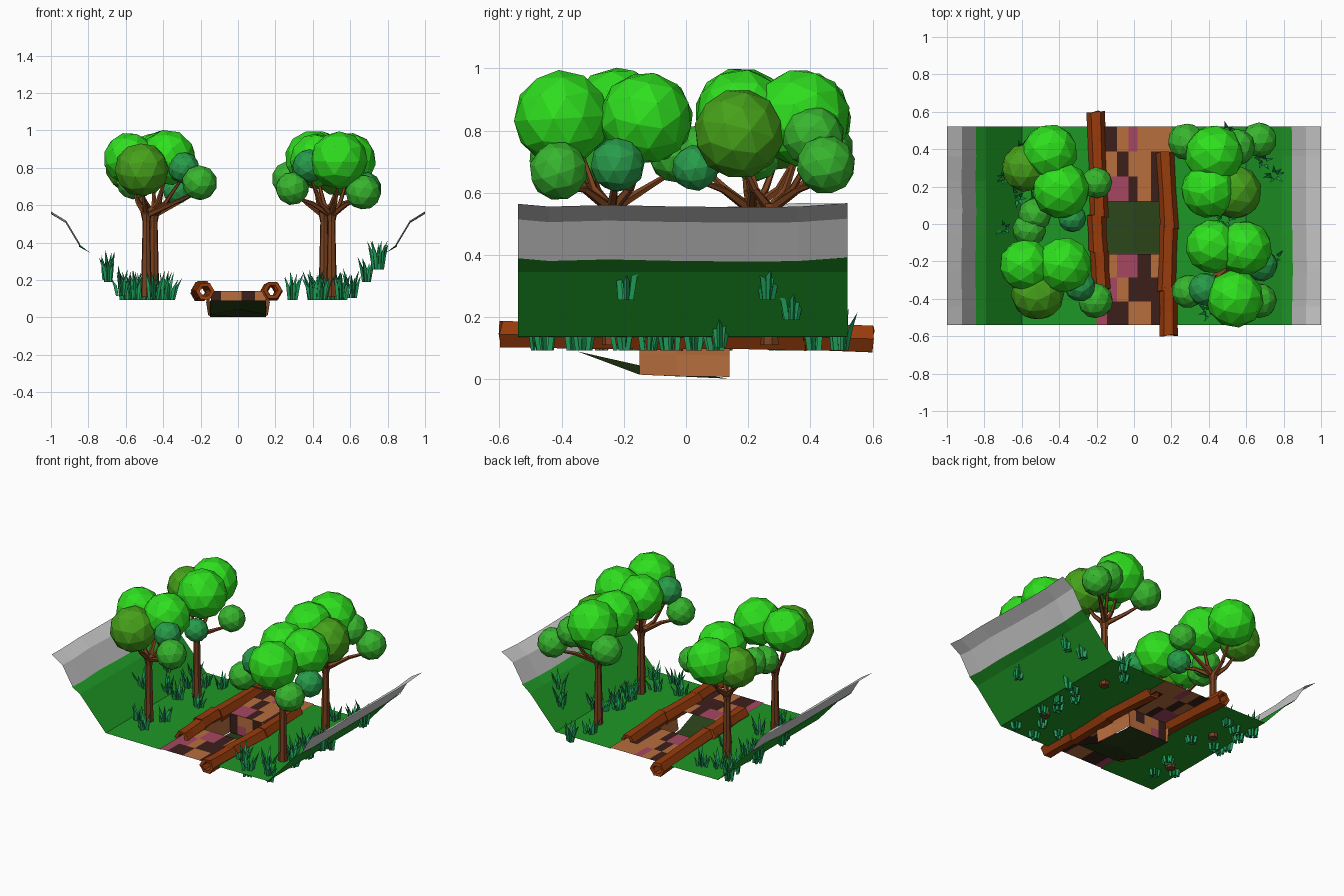
import bpy, bmesh, math, random
from mathutils import Vector, Matrix

if "Cube" in bpy.data.objects:
    bpy.data.objects.remove(bpy.data.objects["Cube"])

random.seed(4)


def mat(name, r, g, b):
    m = bpy.data.materials.new(name)
    m.diffuse_color = (*[(c / 255) ** 2.2 for c in (r, g, b)], 1)
    m.use_nodes = True
    m.node_tree.nodes["Principled BSDF"].inputs["Base Color"].default_value = m.diffuse_color
    return m


GRASS = mat("meadow", 36, 150, 42)
BLADE = mat("blade", 36, 155, 90)
LOG = mat("log_bark", 150, 62, 20)
BARK = mat("tree_bark", 122, 68, 36)
TILES = [mat("clay", 182, 110, 64), mat("dark_tile", 62, 36, 32), mat("pink_tile", 165, 72, 98)]
PIT = mat("pit_floor", 46, 68, 30)
LEAF = [mat("leaf_bright", 50, 222, 36), mat("leaf_olive", 72, 160, 32),
        mat("leaf_mid", 58, 180, 50), mat("leaf_teal", 44, 155, 76)]


def finish(name, bm, mats=(), normals=True):
    if normals:
        bmesh.ops.recalc_face_normals(bm, faces=bm.faces[:])
    me = bpy.data.meshes.new(name)
    bm.to_mesh(me)
    bm.free()
    for m in mats:
        me.materials.append(m)
    ob = bpy.data.objects.new(name, me)
    bpy.context.collection.objects.link(ob)
    return ob


def sheet(name, rows, mats=(), pick=None):
    """Grid of quads through rows of points."""
    bm = bmesh.new()
    vs = [[bm.verts.new(p) for p in r] for r in rows]
    for i in range(len(rows) - 1):
        for j in range(len(rows[0]) - 1):
            f = bm.faces.new((vs[i][j], vs[i][j + 1], vs[i + 1][j + 1], vs[i + 1][j]))
            if pick:
                f.material_index = pick()
    bm.normal_update()
    if sum(f.normal.z for f in bm.faces) < 0:
        bmesh.ops.reverse_faces(bm, faces=bm.faces[:])
    return finish(name, bm, mats, False)


def tile_pick():
    return random.choices((0, 1, 2), (5, 4, 2))[0]


def limb(bm, p, q, r1, r2, n=6):
    """Tapered round bar from p to q."""
    p, q = Vector(p), Vector(q)
    d = q - p
    m = Matrix.Translation((p + q) / 2) @ d.to_track_quat('Z', 'Y').to_matrix().to_4x4()
    bmesh.ops.create_cone(bm, cap_ends=True, segments=n, radius1=r1, radius2=r2,
                          depth=d.length, matrix=m)


# Meadow and rock rim on each side
YS = [-0.54, -0.44, -0.25, -0.06, 0.08, 0.23, 0.36, 0.52]
MEADOW = [(0.19, 0.135), (0.6, 0.137), (0.79, 0.345), (0.85, 0.385)]
RIM = [(0.85, 0.385), (0.925, 0.51), (1.0, 0.56)]
for side, s in (("left", -1), ("right", 1)):
    wob = [random.uniform(-0.008, 0.008) for _ in YS]
    sheet(side + "_meadow", [[(s * x, y, z + (w if x == 0.85 else 0)) for y, w in zip(YS, wob)]
                             for x, z in MEADOW], [GRASS])
    sheet(side + "_rock_rim", [[(s * (x - (abs(w) if x < 1 else 0)), y, z + w)
                                for y, w in zip(YS, wob)] for x, z in RIM])

# Tiled path in two lengths with a gap between
XS = [-0.2, -0.145, -0.09, -0.03, 0.02, 0.09, 0.15, 0.2]
for name, y0, y1, n in (("front_path", -0.54, -0.16, 3), ("back_path", 0.12, 0.52, 3)):
    sheet(name, [[(x, y0 + (y1 - y0) * i / n, 0.14) for x in XS] for i in range(n + 1)],
          TILES, tile_pick)

# Pit under the gap: back wall, side walls, sloping floor
sheet("pit_back_wall", [[(x, 0.125, z) for x in XS[1:-1]] for z in (0.14, 0.07, 0.01)], TILES, tile_pick)
for side, s in (("left", -1), ("right", 1)):
    sheet(side + "_pit_wall", [[(s * 0.16, y, 0.14) for y in (-0.15, -0.03, 0.14)],
                               [(s * 0.17, -0.15, 0.08), (s * 0.15, -0.03, 0.08), (s * 0.155, 0.14, 0.075)],
                               [(s * 0.16, -0.15, 0.015), (s * 0.155, -0.03, 0.01), (s * 0.15, 0.14, 0.008)]],
          [TILES[0]])
sheet("pit_floor", [[(-0.15, y, z), (0.0, y, z + k), (0.15, y, z)] for y, z, k in
                    ((-0.35, 0.09, 0), (-0.15, 0.015, 0.03), (0.14, 0.002, 0))], [PIT])


# Hollow six-sided logs edging the path
def log(name, a, b, r):
    a, b = Vector(a), Vector(b)
    bm = bmesh.new()
    rings = []
    for t, rad in ((0, r), (0.5, r * 0.93), (1, r), (1, r * 0.58), (0, r * 0.58)):
        c = a.lerp(b, t)
        j = r * 0.15
        rings.append([bm.verts.new((c.x + rad * math.cos(k * math.pi / 3),
                                    c.y + random.uniform(-j, j),
                                    c.z + rad * math.sin(k * math.pi / 3))) for k in range(6)])
    for i in range(5):
        u, v = rings[i], rings[(i + 1) % 5]
        for k in range(6):
            bm.faces.new((u[k], u[(k + 1) % 6], v[(k + 1) % 6], v[k]))
    finish(name, bm, [LOG])


log("left_log_back", (-0.205, 0.6, 0.13), (-0.185, 0.04, 0.145), 0.05)
log("left_log_middle", (-0.2, 0.05, 0.145), (-0.19, -0.15, 0.15), 0.052)
log("left_log_front", (-0.185, -0.14, 0.145), (-0.175, -0.35, 0.14), 0.05)
log("right_log_back", (0.165, 0.38, 0.135), (0.19, -0.02, 0.14), 0.05)
log("right_log_middle", (0.185, -0.01, 0.135), (0.175, -0.36, 0.14), 0.05)
log("right_log_front", (0.185, -0.34, 0.14), (0.185, -0.595, 0.145), 0.05)

# Trees: trunk foot, then crown balls as (x, y, z, radius, leaf colour)
TREES = {
    "back_left": ((-0.45, 0.21), [(-0.45, 0.385, 0.84, 0.15, 0), (-0.39, 0.18, 0.85, 0.155, 0),
                                  (-0.58, 0.3, 0.8, 0.13, 1), (-0.2, 0.22, 0.72, 0.085, 2),
                                  (-0.53, 0.05, 0.73, 0.09, 2), (-0.33, 0.03, 0.68, 0.075, 3)]),
    "front_left": ((-0.49, -0.24), [(-0.58, -0.22, 0.85, 0.14, 0), (-0.375, -0.22, 0.855, 0.15, 0),
                                    (-0.515, -0.37, 0.79, 0.145, 1), (-0.205, -0.41, 0.72, 0.095, 2),
                                    (-0.29, -0.33, 0.8, 0.085, 3), (-0.56, -0.03, 0.72, 0.09, 2)]),
    "back_right": ((0.46, 0.27), [(0.43, 0.37, 0.84, 0.16, 0), (0.4, 0.18, 0.85, 0.15, 0),
                                  (0.54, 0.17, 0.79, 0.145, 1), (0.28, 0.44, 0.74, 0.1, 2),
                                  (0.67, 0.45, 0.69, 0.095, 2), (0.55, 0.41, 0.78, 0.1, 2)]),
    "front_right": ((0.5, -0.24), [(0.54, -0.4, 0.84, 0.155, 0), (0.42, -0.12, 0.84, 0.145, 0),
                                   (0.59, -0.13, 0.84, 0.15, 0), (0.29, -0.36, 0.69, 0.09, 2),
                                   (0.38, -0.35, 0.81, 0.09, 3), (0.67, -0.41, 0.67, 0.095, 2),
                                   (0.68, -0.22, 0.69, 0.088, 3)]),
}
for name, ((x, y), balls) in TREES.items():
    bm = bmesh.new()
    limb(bm, (x, y, 0.11), (x, y, 0.53), 0.03, 0.02, 7)
    limb(bm, (x, y, 0.51), (x, y, 0.565), 0.021, 0.032, 7)
    for bx, by, bz, r, c in balls:
        knee = (x + (bx - x) * 0.5, y + (by - y) * 0.5, 0.61)
        limb(bm, (x, y, 0.545), knee, 0.018, 0.012, 5)
        limb(bm, knee, (bx, by, bz - r * 0.5), 0.012, 0.007, 5)
    finish(name + "_trunk", bm, [BARK])
    bm = bmesh.new()
    for bx, by, bz, r, c in balls:
        old = set(bm.faces)
        rot = Matrix.Rotation(random.uniform(0, 6), 4, 'Z') @ Matrix.Rotation(random.uniform(0, 3), 4, 'X')
        bmesh.ops.create_icosphere(bm, subdivisions=2, radius=r,
                                   matrix=Matrix.Translation((bx, by, bz)) @ rot)
        for f in set(bm.faces) - old:
            f.material_index = c
    finish(name + "_crown", bm, LEAF)


# Grass tufts: bent three-sided blades rooted just below the ground
def ground_z(x):
    return 0.137 if abs(x) < 0.6 else 0.137 + (abs(x) - 0.6) * 1.09


TUFTS = [(.29, -.36), (.4, -.47), (.45, -.33), (.55, -.2), (.5, -.12), (.56, -.05), (.48, .03),
         (.55, .1), (.42, .41), (.5, .5), (.61, .11), (.75, -.19), (.75, .26), (.69, .34),
         (.55, -.45), (-.62, .14), (-.69, -.02), (-.57, .3), (-.5, .36), (-.45, -.35),
         (-.55, -.27), (-.6, .4), (-.37, .1), (-.4, .4), (-.53, .12), (-.7, .25), (-.42, -.18)]
bm = bmesh.new()
for tx, ty in TUFTS:
    z = ground_z(tx) - 0.045
    for k in range(7):
        a = k * 0.9 + random.uniform(-0.3, 0.3)
        d = Vector((math.cos(a), math.sin(a), 0))
        root = Vector((tx, ty, z)) + d * random.uniform(0.008, 0.026)
        h, lean = random.uniform(0.1, 0.165), random.uniform(0.015, 0.05)
        rings = []
        for up, out, r in ((0, 0, 0.009), (h * 0.55, lean * 0.3, 0.011)):
            c = root + d * out + Vector((0, 0, up))
            rings.append([bm.verts.new(c + r * Vector((math.cos(a + q * 2.094),
                                                       math.sin(a + q * 2.094), 0))) for q in range(3)])
        tip = bm.verts.new(root + d * lean + Vector((0, 0, h)))
        u, v = rings
        bm.faces.new(u)
        for q in range(3):
            p = (q + 1) % 3
            bm.faces.new((u[q], u[p], v[p], v[q]))
            bm.faces.new((v[q], v[p], tip))
finish("grass_tufts", bm, [BLADE])
